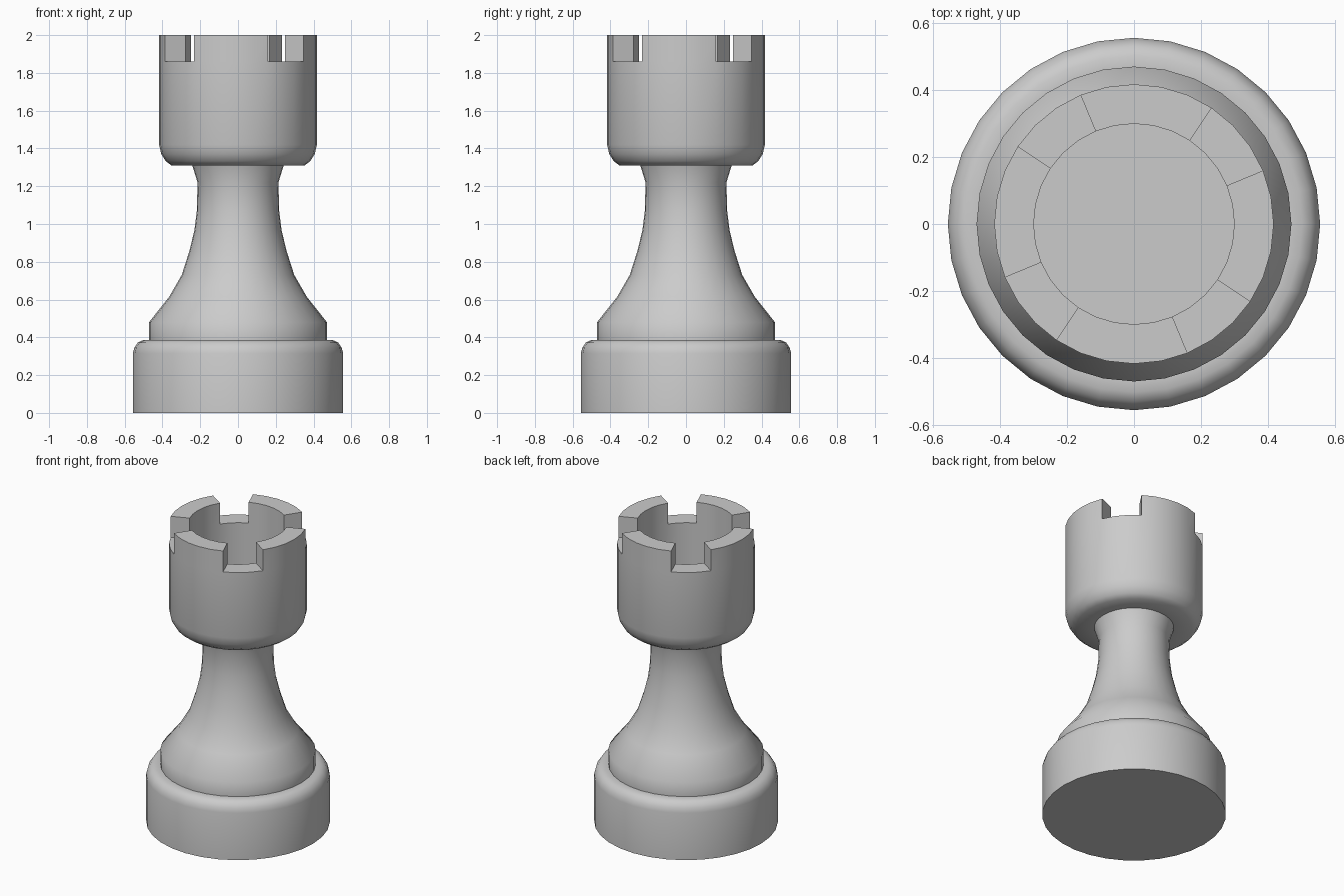
import bpy, bmesh
from math import cos, sin, radians, tau

if "Cube" in bpy.data.objects:
    bpy.data.objects.remove(bpy.data.objects["Cube"])

SEG = 32
NOTCH_Z, TOP_Z = 1.86, 2.0
R_OUT, R_IN = 0.418, 0.30

# Turned profile (radius, height) from the underside to the cup floor
base = [(0.557, 0), (0.557, 0.315), (0.549, 0.345), (0.531, 0.372), (0.503, 0.385)]
stem = [(0.471, 0.385), (0.471, 0.48), (0.364, 0.615), (0.298, 0.73), (0.258, 0.855),
        (0.231, 0.965), (0.218, 1.07), (0.214, 1.22), (0.242, 1.31)]
cup = [(0.352, 1.31), (0.383, 1.333), (0.406, 1.37), (R_OUT, 1.42),
       (R_OUT, NOTCH_Z), (R_IN, NOTCH_Z), (R_IN, 1.43)]
profile = base + stem + cup

bm = bmesh.new()
rings = [[bm.verts.new((r * cos(tau * i / SEG), r * sin(tau * i / SEG), z))
          for i in range(SEG)] for r, z in profile]

# Lathe the side walls, remembering the rim faces that carry the battlements
merlons = []
rim = len(profile) - 3
for k, (low, high) in enumerate(zip(rings, rings[1:])):
    for i in range(SEG):
        j = (i + 1) % SEG
        f = bm.faces.new((low[i], low[j], high[j], high[i]))
        # Each quarter turn has a notch three segments wide
        if k == rim and i % 8 not in (2, 3, 4):
            merlons.append(f)
bm.faces.new(rings[0][::-1])
bm.faces.new(rings[-1])

# Raise the battlements
ext = bmesh.ops.extrude_face_region(bm, geom=merlons)["geom"]
for v in ext:
    if isinstance(v, bmesh.types.BMVert):
        v.co.z = TOP_Z
bmesh.ops.delete(bm, geom=[f for f in merlons if f.is_valid], context='FACES_ONLY')
bmesh.ops.recalc_face_normals(bm, faces=bm.faces)

mesh = bpy.data.meshes.new("rook_body")
bm.to_mesh(mesh)
bm.free()
body = bpy.data.objects.new("rook_body", mesh)
bpy.context.collection.objects.link(body)
bpy.context.view_layer.objects.active = body
body.select_set(True)
bpy.ops.object.shade_smooth_by_angle(angle=radians(40))
